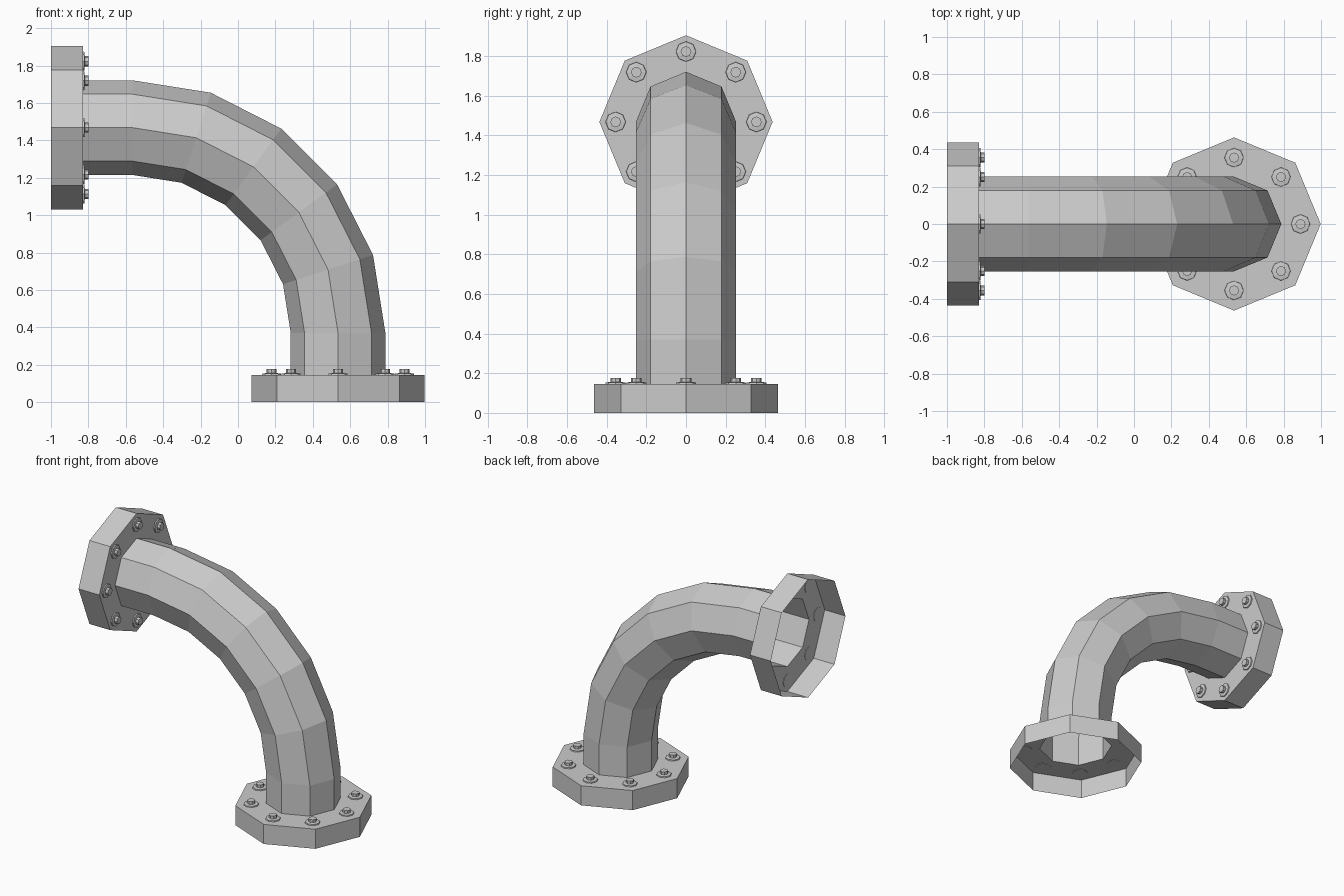
import bpy
from math import sin, cos, pi, radians
from mathutils import Matrix, Vector

if "Cube" in bpy.data.objects:
    bpy.data.objects.remove(bpy.data.objects["Cube"])

SIDES = 8
PIPE_R = 0.253
BOLT_CIRCLE = 0.355


def ring(centre, r, tilt=0.0):
    """Octagon around centre; tilt turns its normal from +z toward -x."""
    n = Vector((cos(tilt), 0, sin(tilt)))
    y = Vector((0, 1, 0))
    return [Vector(centre) + r * (cos(a) * n + sin(a) * y)
            for a in (2 * pi * i / SIDES for i in range(SIDES))]


def skin(name, rings, matrix=Matrix(), cap=False):
    """Flat-faced surface bridging successive octagon rings."""
    verts = [v for rg in rings for v in rg]
    faces = []
    for k in range(len(rings) - 1):
        for i in range(SIDES):
            j = (i + 1) % SIDES
            a, b = k * SIDES, (k + 1) * SIDES
            faces.append((a + i, a + j, b + j, b + i))
    if cap:
        last = (len(rings) - 1) * SIDES
        faces.append(tuple(range(last, last + SIDES)))
        faces.append(tuple(reversed(range(SIDES))))
    me = bpy.data.meshes.new(name)
    me.from_pydata(verts, [], faces)
    ob = bpy.data.objects.new(name, me)
    ob.matrix_world = matrix
    bpy.context.collection.objects.link(ob)
    return ob


def lathe(name, profile, matrix, cap=False):
    return skin(name, [ring((0, 0, z), r) for r, z in profile], matrix, cap)


def flange(name, radius, depth, matrix):
    # open-backed cup with a plate pierced by the pipe
    lathe(name, [(radius, 0), (radius, depth), (PIPE_R, depth)], matrix)
    # ring of washers and bolt heads
    for i in range(8):
        a = i * pi / 4
        place = matrix @ Matrix.Translation(
            (BOLT_CIRCLE * cos(a), BOLT_CIRCLE * sin(a), depth))
        lathe(f"{name}_bolt_{i + 1}",
              [(0.052, -0.003), (0.05, 0.008), (0.027, 0.011), (0.027, 0.032)],
              place, cap=True)


# curved pipe: straight stub, five-segment quarter bend, straight stub
bend = Vector((-0.563, 0, 0.37))
sections = [ring((0.535, 0, 0.145), PIPE_R)]
for s in range(6):
    t = radians(18 * s)
    sections.append(ring(bend + 1.098 * Vector((cos(t), 0, sin(t))), PIPE_R, t))
sections.append(ring((-0.83, 0, 1.468), PIPE_R, pi / 2))
skin("pipe", sections)

# flanges at the floor end and the wall end
flange("floor_flange", 0.463, 0.145, Matrix.Translation((0.535, 0, 0)))
flange("wall_flange", 0.437, 0.17,
       Matrix.Translation((-1, 0, 1.468)) @ Matrix.Rotation(pi / 2, 4, 'Y'))
